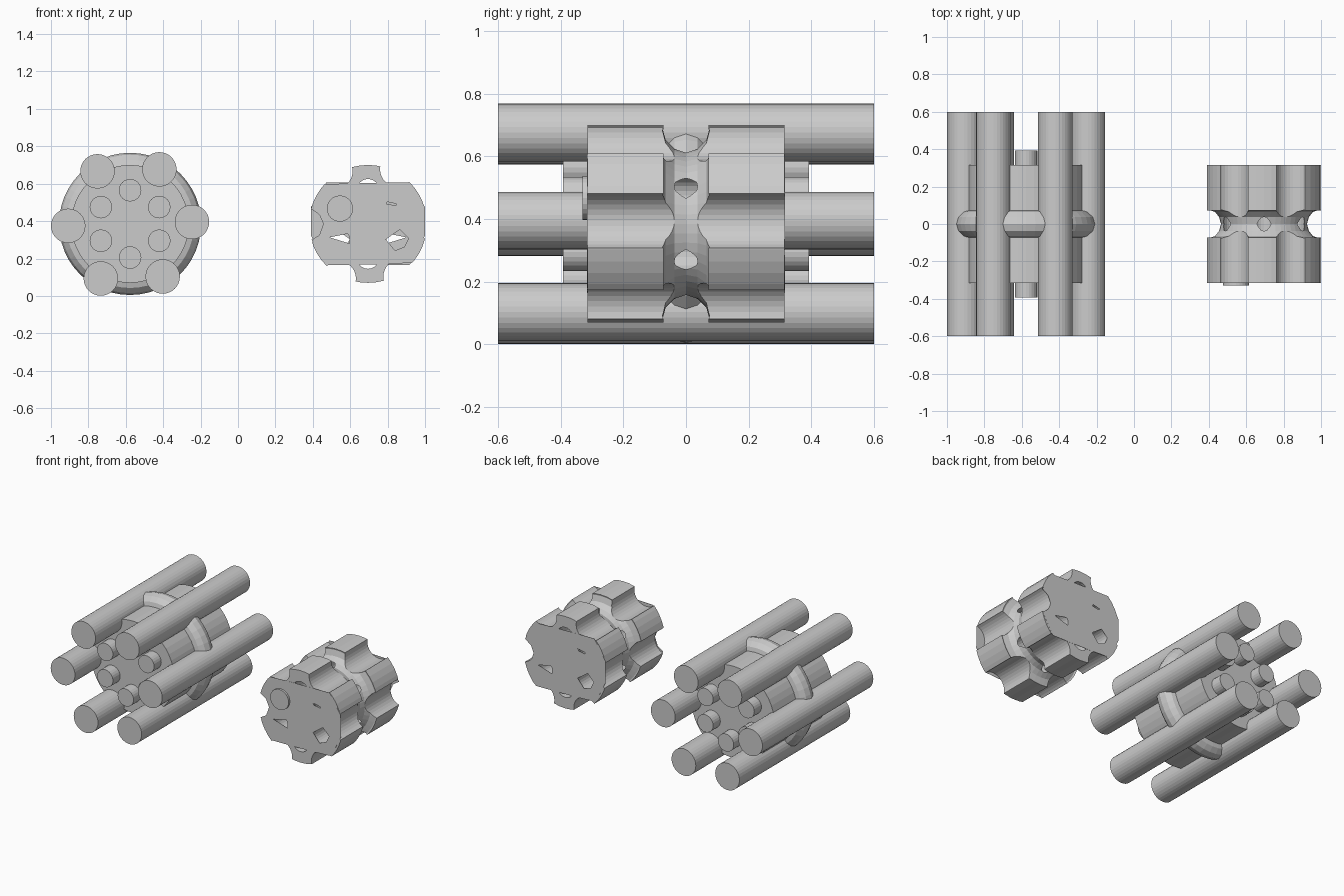
import bpy
from math import cos, sin, pi, radians

if "Cube" in bpy.data.objects:
    bpy.data.objects.remove(bpy.data.objects["Cube"])

LEFT = (-0.577, 0.385)    # centre (x, z) of the assembled rods
RIGHT = (0.695, 0.385)    # centre (x, z) of the carved drum
CORE_R, CORE_HALF = 0.315, 0.315


def cylinder(name, x, z, r, half, y=0, sides=32):
    bpy.ops.mesh.primitive_cylinder_add(vertices=sides, radius=r, depth=2 * half,
                                        location=(x, y, z), rotation=(pi / 2, 0, 0))
    ob = bpy.context.object
    ob.name = name
    return ob


def ring(name, c):
    bpy.ops.mesh.primitive_torus_add(major_radius=0.305, minor_radius=0.075,
                                     major_segments=48, minor_segments=12,
                                     location=(c[0], 0, c[1]), rotation=(pi / 2, 0, 0))
    ob = bpy.context.object
    ob.name = name
    return ob


def rods(c, suffix=""):
    """Six outer rods, six inner pins and the ring around centre c."""
    parts = []
    for k in range(6):
        a = radians(1.8 + 60 * k)
        parts.append(cylinder("outer_rod" + suffix, c[0] + 0.331 * cos(a),
                              c[1] + 0.331 * sin(a), 0.092, 0.6))
        b = radians(30 + 60 * k)
        parts.append(cylinder("inner_pin" + suffix, c[0] + 0.18 * cos(b),
                              c[1] + 0.18 * sin(b), 0.06, 0.393, sides=24))
    parts.append(ring("groove_ring" + suffix, c))
    return parts


# Left: solid core with all rods in place
cylinder("core", *LEFT, CORE_R, CORE_HALF, sides=48)
rods(LEFT)

# Right: the same core with the rods carved out of it
drum = cylinder("carved_drum", *RIGHT, CORE_R, CORE_HALF, sides=48)
cutters = rods(RIGHT, "_cutter")
for c in cutters:
    c.hide_render = True
    m = drum.modifiers.new("carve", 'BOOLEAN')
    m.operation, m.solver, m.object = 'DIFFERENCE', 'MANIFOLD', c
bpy.context.view_layer.update()
carved = bpy.data.meshes.new_from_object(
    drum.evaluated_get(bpy.context.evaluated_depsgraph_get()))
drum.modifiers.clear()
drum.data = carved
for c in cutters:
    bpy.data.objects.remove(c)

# Flat end plates that partly cover the scallops and holes
OUTLINE = [(-0.305, 0.08), (-0.227, 0.212), (-0.065, 0.218), (0.065, 0.22),
           (0.222, 0.222), (0.305, 0.09), (0.306, -0.06), (0.232, -0.208),
           (0.07, -0.216), (-0.07, -0.218), (-0.222, -0.22), (-0.302, -0.085),
           (-0.26, -0.06), (-0.239, 0.0), (-0.26, 0.05)]
HOLES = [[(-0.205, -0.072), (-0.098, -0.05), (-0.098, -0.105)],
         [(0.095, -0.083), (0.17, -0.03), (0.217, -0.078), (0.195, -0.122), (0.145, -0.142)],
         [(0.095, 0.12), (0.152, 0.107), (0.15, 0.098), (0.098, 0.107)]]


def end_plate(name, y, mirror):
    cu = bpy.data.curves.new(name, 'CURVE')
    cu.dimensions, cu.fill_mode, cu.extrude = '2D', 'BOTH', 0.0008
    for pts in [OUTLINE] + HOLES:
        s = cu.splines.new('POLY')
        s.points.add(len(pts) - 1)
        for p, (x, z) in zip(s.points, pts):
            p.co = (mirror * x, z, 0, 1)
        s.use_cyclic_u = True
    ob = bpy.data.objects.new(name, cu)
    bpy.context.collection.objects.link(ob)
    ob.location = (RIGHT[0], y, RIGHT[1])
    ob.rotation_euler = (pi / 2, 0, 0)
    bpy.ops.object.select_all(action='DESELECT')
    ob.select_set(True)
    bpy.context.view_layer.objects.active = ob
    bpy.ops.object.convert(target='MESH')


end_plate("front_plate", -CORE_HALF, 1)
end_plate("back_plate", CORE_HALF, -1)

# Small round plug on the front of the drum
cylinder("plug", 0.545, 0.467, 0.07, 0.01, y=-0.32, sides=24)
